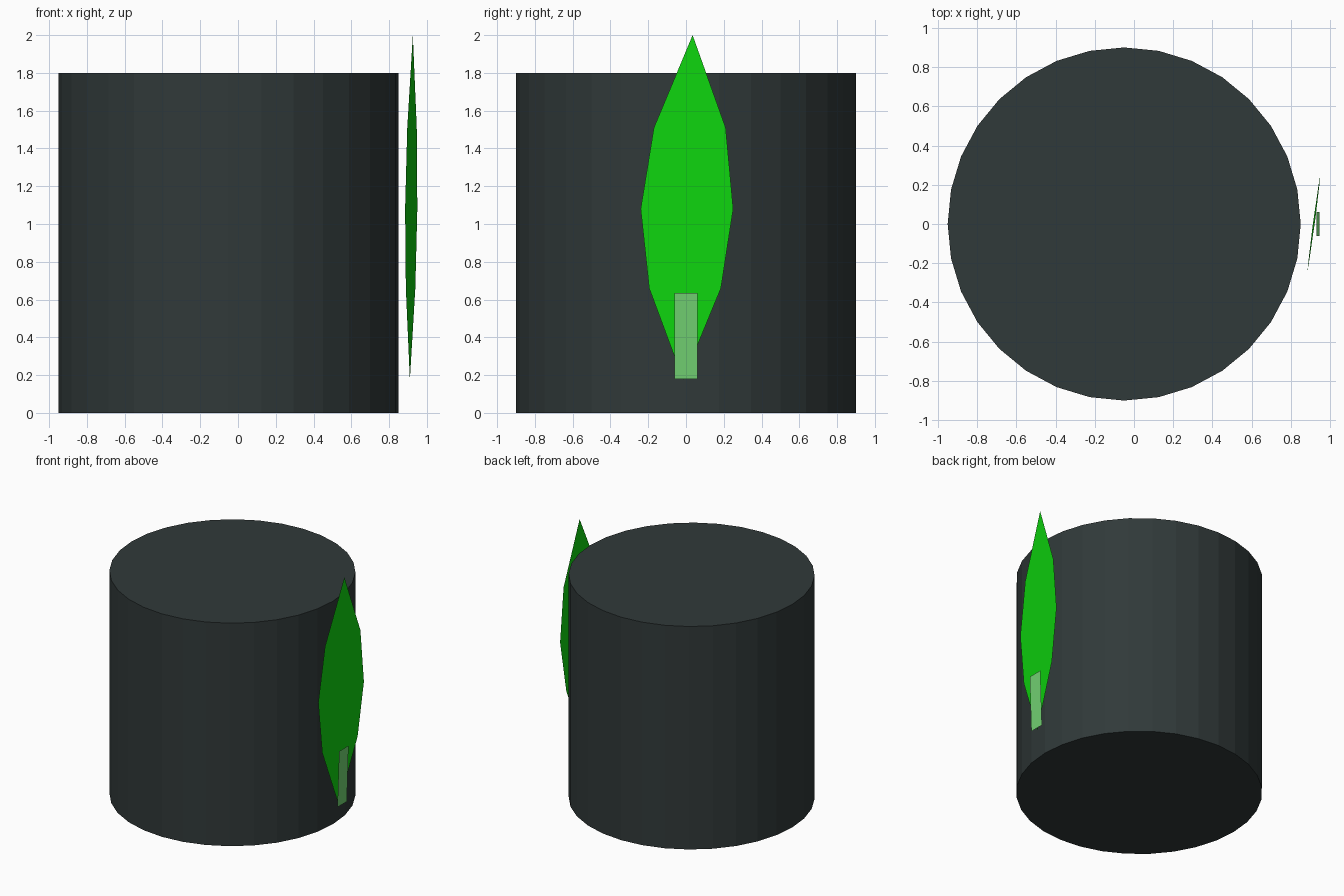
import bpy

if "Cube" in bpy.data.objects:
    bpy.data.objects.remove(bpy.data.objects["Cube"])


def material(name, rgb):
    m = bpy.data.materials.new(name)
    m.diffuse_color = (*rgb, 1.0)
    m.use_nodes = True
    m.node_tree.nodes["Principled BSDF"].inputs["Base Color"].default_value = m.diffuse_color
    return m


dark_slate = material("dark slate", (0.030, 0.041, 0.041))
leaf_green = material("leaf green", (0.0044, 0.66, 0.0044))
pale_green = material("pale green", (0.165, 0.63, 0.165))


def flat_panel(name, outline, x_at, mat):
    """Single face facing +x from a (y, z) outline, with x set by a plane rule."""
    mesh = bpy.data.meshes.new(name)
    verts = [(x_at(y, z), y, z) for y, z in outline]
    mesh.from_pydata(verts, [], [list(range(len(verts)))])
    mesh.materials.append(mat)
    obj = bpy.data.objects.new(name, mesh)
    bpy.context.collection.objects.link(obj)
    return obj


# Flat-shaded 32-sided drum
bpy.ops.mesh.primitive_cylinder_add(vertices=32, radius=0.9, depth=1.8,
                                    location=(-0.05, 0, 0.9))
drum = bpy.context.object
drum.name = "drum"
drum.data.materials.append(dark_slate)

# Leaf blade, turned slightly about the vertical
leaf_outline = [(-0.015, 0.175), (0.185, 0.66), (0.25, 1.08), (0.21, 1.51),
                (0.035, 2.0), (-0.17, 1.51), (-0.24, 1.08), (-0.195, 0.66)]
flat_panel("leaf", leaf_outline,
           lambda y, z: 0.911 + 0.132 * y + 0.005 * z, leaf_green)

# Stem strip, leaning slightly outward towards its top
stem_outline = [(-0.06, 0.18), (0.06, 0.18), (0.06, 0.635), (-0.06, 0.635)]
flat_panel("stem", stem_outline,
           lambda y, z: 0.93 + 0.015 * (z - 0.18) / 0.455, pale_green)
